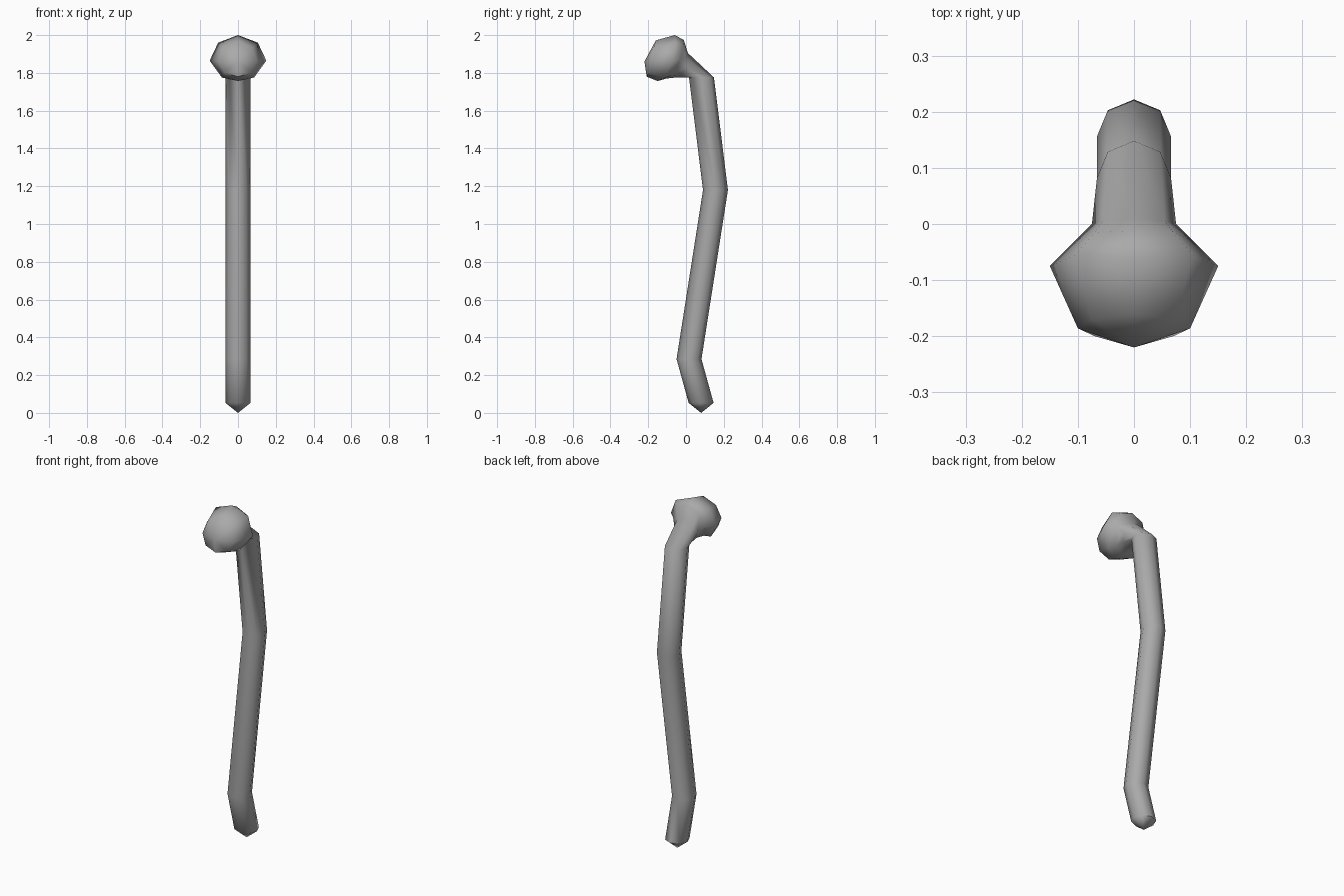
import bpy, bmesh, math

if "Cube" in bpy.data.objects:
    bpy.data.objects.remove(bpy.data.objects["Cube"])

gray = bpy.data.materials.new("plain gray")
gray.diffuse_color = (0.4, 0.4, 0.4, 1)
gray.use_nodes = True
gray.node_tree.nodes["Principled BSDF"].inputs["Base Color"].default_value = gray.diffuse_color


def level_ring(y, z, r=0.066):
    """Half of an eight sided horizontal ring, from back to front."""
    return [(r * math.sin(a), y + r * math.cos(a), z)
            for a in (i * math.pi / 4 for i in range(5))]


def loft(name, start, halves, end):
    """Skin mirrored half rings, closed with a point at each end given."""
    bm = bmesh.new()
    rings = []
    for half in halves:
        full = half + [(-x, y, z) for x, y, z in reversed(half[1:-1])]
        rings.append([bm.verts.new(p) for p in full])
    n = len(rings[0])
    for a, b in zip(rings, rings[1:]):
        for i in range(n):
            j = (i + 1) % n
            bm.faces.new((a[i], a[j], b[j], b[i]))
    for tip, ring in ((start, rings[0]), (end, rings[-1])):
        v = bm.verts.new(tip)
        for i in range(n):
            bm.faces.new((v, ring[i], ring[(i + 1) % n]))
    bmesh.ops.recalc_face_normals(bm, faces=bm.faces)
    mesh = bpy.data.meshes.new(name)
    bm.to_mesh(mesh)
    bm.free()
    mesh.materials.append(gray)
    ob = bpy.data.objects.new(name, mesh)
    bpy.context.collection.objects.link(ob)
    bpy.ops.object.select_all(action='DESELECT')
    ob.select_set(True)
    bpy.context.view_layer.objects.active = ob
    bpy.ops.object.shade_smooth_by_angle(angle=math.radians(60))


# Bent shaft
shaft = [level_ring(0.08, 0.053), level_ring(0.016, 0.285),
         level_ring(0.156, 1.18), level_ring(0.082, 1.776)]

# Neck leaning forward into the knob
neck = [[(0, 0.01, 1.905), (0.055, 0.005, 1.88), (0.075, 0, 1.83),
         (0.05, -0.03, 1.79), (0, -0.06, 1.775)]]

# Faceted knob, from back to front
knob = [
    [(0, -0.012, 1.975), (0.07, -0.015, 1.945), (0.105, -0.03, 1.87),
     (0.06, -0.08, 1.785), (0, -0.105, 1.77)],
    [(0, -0.06, 2.0), (0.105, -0.055, 1.96), (0.15, -0.075, 1.865),
     (0.085, -0.11, 1.775), (0, -0.15, 1.757)],
    [(0, -0.16, 1.972), (0.075, -0.17, 1.935), (0.1, -0.186, 1.86),
     (0.07, -0.2, 1.80), (0, -0.208, 1.78)],
]

loft("walking_stick", (0, 0.08, 0), shaft + neck + knob, (0, -0.22, 1.86))
